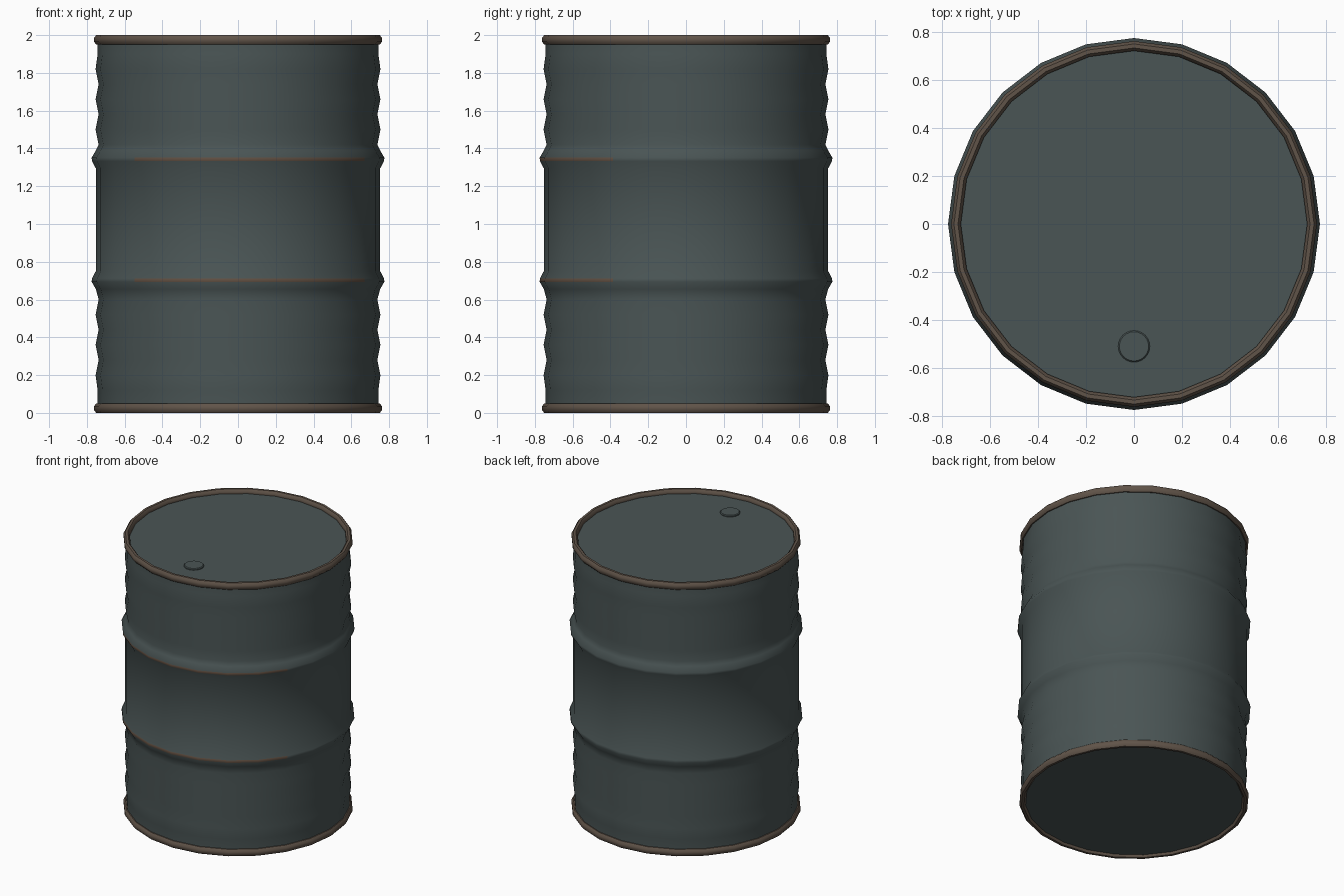
import bpy, bmesh, math

if "Cube" in bpy.data.objects:
    bpy.data.objects.remove(bpy.data.objects["Cube"])

SIDES = 24


def material(name, rgb):
    m = bpy.data.materials.new(name)
    m.diffuse_color = (*rgb, 1)
    m.use_nodes = True
    m.node_tree.nodes["Principled BSDF"].inputs["Base Color"].default_value = m.diffuse_color
    return m


paint = material("grey_green_paint", (0.068, 0.090, 0.090))
rust = material("brown_rim", (0.118, 0.088, 0.066))
worn = material("worn_rust", (0.122, 0.080, 0.055))


def lathe(name, profile, mats, closed=False, cap=False, angle=50, rule=None):
    """Spin (radius, z) points around the z axis."""
    bm = bmesh.new()
    rings = []
    for r, z in profile:
        rings.append([bm.verts.new((r * math.cos(2 * math.pi * i / SIDES),
                                    r * math.sin(2 * math.pi * i / SIDES), z))
                      for i in range(SIDES)])
    pairs = list(zip(rings, rings[1:]))
    if closed:
        pairs.append((rings[-1], rings[0]))
    for a, b in pairs:
        for i in range(SIDES):
            j = (i + 1) % SIDES
            bm.faces.new((a[i], a[j], b[j], b[i]))
    if cap:
        bm.faces.new(rings[0][::-1])
        bm.faces.new(rings[-1])
    bmesh.ops.recalc_face_normals(bm, faces=bm.faces)
    if rule:
        for f in bm.faces:
            f.material_index = rule(f.calc_center_median())
    me = bpy.data.meshes.new(name)
    bm.to_mesh(me)
    bm.free()
    ob = bpy.data.objects.new(name, me)
    bpy.context.collection.objects.link(ob)
    for m in mats:
        me.materials.append(m)
    bpy.ops.object.select_all(action='DESELECT')
    ob.select_set(True)
    bpy.context.view_layer.objects.active = ob
    bpy.ops.object.shade_smooth_by_angle(angle=math.radians(angle))
    return ob


# Barrel wall: ripples, two raised hoops, plain middle band
hoops = (0.70, 1.345)
lower = [(0.743, 0.03), (0.743, 0.12)]
for k in range(3):
    z = 0.20 + 0.16 * k
    lower += [(0.754, z), (0.738, z + 0.08)]
profile = lower[:]
profile += [(0.752, 0.655), (0.775, 0.694), (0.773, 0.712), (0.753, 0.75)]
profile += [(0.753, 1.295), (0.773, 1.333), (0.775, 1.351), (0.752, 1.39)]
profile += [(r, 2.02 - z) for r, z in reversed(lower)]


# Rust on the crest of the hoops, front side only
def wear(c):
    crest = any(abs(c.z - h) < 0.012 for h in hoops)
    return 1 if crest and c.y < -0.4 and -0.55 < c.x < 0.67 else 0


lathe("barrel_wall", profile, [paint, worn], rule=wear)

# Rolled rims at both ends
for name, zc in (("bottom_rim", 0.025), ("top_rim", 1.975)):
    ring = [(0.742 + 0.022 * math.cos(a), zc + 0.025 * math.sin(a))
            for a in (2 * math.pi * k / 8 + math.pi / 8 for k in range(8))]
    # stretch so the flattened octagon reaches the full height
    ring = [(r, zc + (z - zc) / math.cos(math.pi / 8)) for r, z in ring]
    lathe(name, ring, [rust], closed=True)

# Sunken lid and base
lathe("lid", [(0.74, 1.955), (0.74, 1.97)], [paint], cap=True)
lathe("base", [(0.74, 0.015), (0.74, 0.03)], [paint], cap=True)

# Filler cap on the lid
bung = lathe("filler_cap", [(0.066, 1.965), (0.066, 1.976), (0.061, 1.981)], [paint], cap=True, angle=30)
bung.location.y = -0.51
